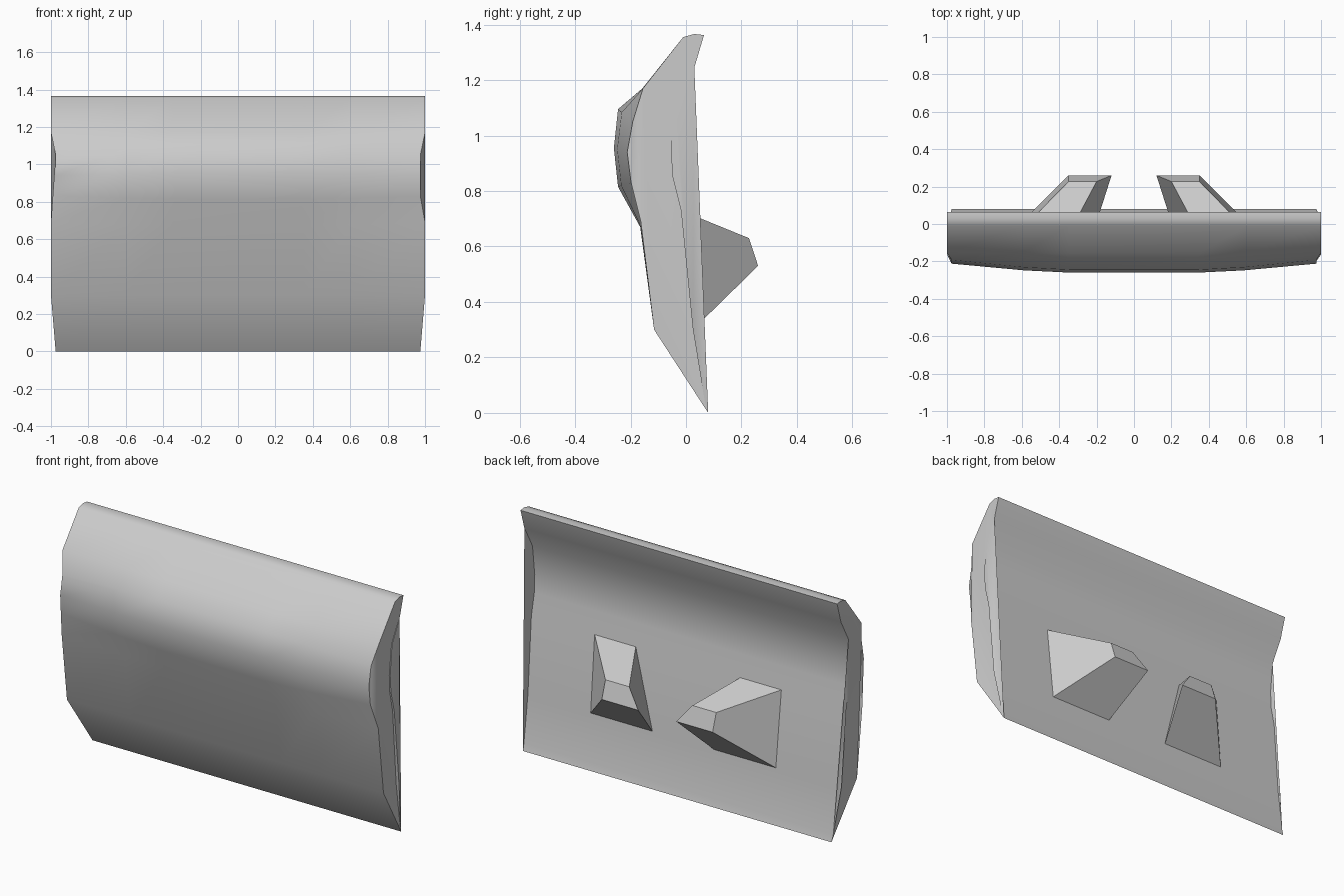
import bpy, bmesh

if "Cube" in bpy.data.objects:
    bpy.data.objects.remove(bpy.data.objects["Cube"])

# Front profile as (y, z): bulged middle section and flatter end section, plus end x
FRONT_MID = [(.08, 0), (-.115, .3), (-.165, .67), (-.245, .815), (-.26, .955),
             (-.245, 1.095), (-.157, 1.17), (-.01, 1.355), (.03, 1.366), (.065, 1.362)]
FRONT_END = [(.08, 0), (-.115, .3), (-.163, .69), (-.198, .83), (-.212, .94),
             (-.192, 1.05), (-.155, 1.17), (-.01, 1.355), (.03, 1.366), (.065, 1.362)]
FRONT_X = [.975, 1, 1, .975, .975, .975, 1, 1, 1, 1]
# Back profile, from the top down to the cutting edge
BACK = [(.03, 1.245), (-.038, 1.12), (-.055, .95), (-.048, .85),
        (-.018, .73), (.025, .3), (.068, .04)]
BACK_X = [1, 1, 1, 1, 1, 1, .978]
# Columns across the width: (share of the end x, bulge weight)
COLUMNS = [(-1, 0), (-.6, .75), (-.35, 1), (.35, 1), (.6, .75), (1, 0)]


def make_object(name, bm):
    bmesh.ops.recalc_face_normals(bm, faces=bm.faces[:])
    mesh = bpy.data.meshes.new(name)
    bm.to_mesh(mesh)
    bm.free()
    obj = bpy.data.objects.new(name, mesh)
    bpy.context.collection.objects.link(obj)
    return obj


# Curved blade: closed rings bridged across the width, capped at both ends
bm = bmesh.new()
rings = []
for sx, w in COLUMNS:
    ring = []
    for (my, mz), (ey, ez), x in zip(FRONT_MID, FRONT_END, FRONT_X):
        ring.append(bm.verts.new((sx * x, ey + (my - ey) * w, ez + (mz - ez) * w)))
    for (y, z), x in zip(BACK, BACK_X):
        ring.append(bm.verts.new((sx * x, y, z)))
    rings.append(ring)
n = len(rings[0])
for a, b in zip(rings, rings[1:]):
    for i in range(n):
        j = (i + 1) % n
        bm.faces.new((a[i], a[j], b[j], b[i]))
caps = [bm.faces.new(rings[0]), bm.faces.new(rings[-1])]
bmesh.ops.triangulate(bm, faces=caps)
blade = make_object("blade", bm)
bpy.context.view_layer.objects.active = blade
blade.select_set(True)
bpy.ops.object.shade_smooth_by_angle(angle=.9)

# Mounting brackets: tapered blocks on the back, (inner x, outer x, y, z) per edge
EDGES = [(.195, .585, .025, .3), (.12, .35, .26, .53),
         (.2, .35, .227, .63), (.33, .59, -.018, .73)]
for side, s in (("left", -1), ("right", 1)):
    bm = bmesh.new()
    inner = [bm.verts.new((s * xi, y, z)) for xi, xo, y, z in EDGES]
    outer = [bm.verts.new((s * xo, y, z)) for xi, xo, y, z in EDGES]
    bm.faces.new(inner)
    bm.faces.new(outer)
    for i in range(4):
        j = (i + 1) % 4
        bm.faces.new((inner[i], inner[j], outer[j], outer[i]))
    make_object(side + "_bracket", bm)
